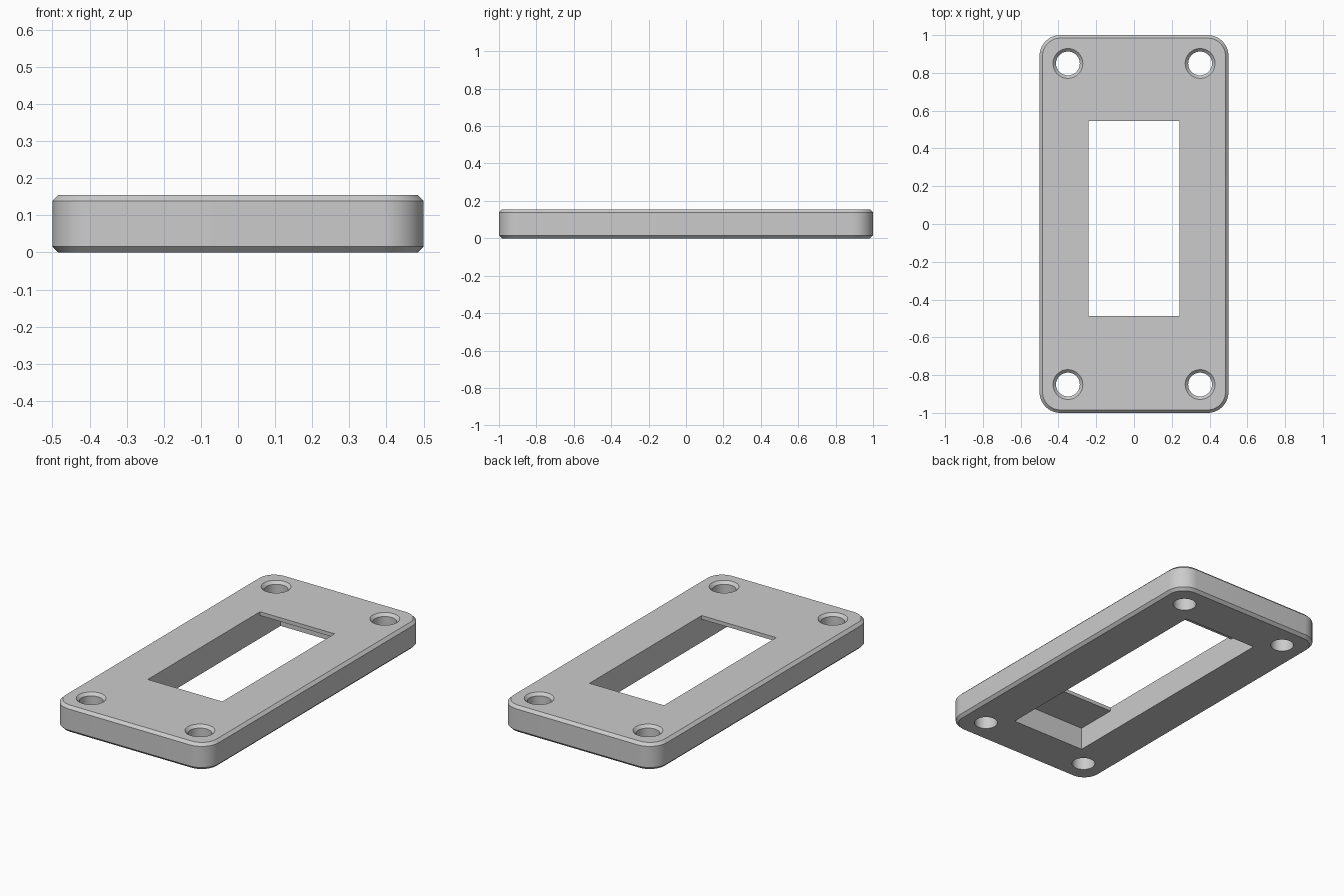
import bpy
import bmesh
from math import cos, sin, pi, radians

if "Cube" in bpy.data.objects:
    bpy.data.objects.remove(bpy.data.objects["Cube"], do_unlink=True)

HEIGHT, CHAMFER, CORNER = 0.155, 0.016, 0.11
LIP_UNDERSIDE = 0.133
HOLE_X, HOLE_Y, HOLE_R = 0.35, 0.85, 0.063

grey = bpy.data.materials.new("plain grey")
grey.use_nodes = True
colour = (0.6, 0.6, 0.6, 1)
grey.diffuse_color = colour
grey.node_tree.nodes["Principled BSDF"].inputs["Base Color"].default_value = colour


def loft(name, rings):
    """Closed solid through rings of points with equal counts."""
    bm = bmesh.new()
    loops = [[bm.verts.new(p) for p in ring] for ring in rings]
    n = len(loops[0])
    for a, b in zip(loops, loops[1:]):
        for i in range(n):
            j = (i + 1) % n
            bm.faces.new((a[i], a[j], b[j], b[i]))
    bm.faces.new(loops[0][::-1])
    bm.faces.new(loops[-1])
    bmesh.ops.recalc_face_normals(bm, faces=bm.faces)
    mesh = bpy.data.meshes.new(name)
    bm.to_mesh(mesh)
    bm.free()
    mesh.materials.append(grey)
    ob = bpy.data.objects.new(name, mesh)
    bpy.context.collection.objects.link(ob)
    return ob


def rounded_rect(inset, z, steps=12):
    """Plate outline, drawn in by the inset."""
    r = CORNER - inset
    ring = []
    for k, (sx, sy) in enumerate([(1, 1), (-1, 1), (-1, -1), (1, -1)]):
        for i in range(steps + 1):
            a = (k + i / steps) * pi / 2
            ring.append((sx * (0.5 - CORNER) + r * cos(a),
                         sy * (1 - CORNER) + r * sin(a), z))
    return ring


def circle(x, y, z, r, n=48):
    return [(x + r * cos(2 * pi * i / n), y + r * sin(2 * pi * i / n), z)
            for i in range(n)]


# Plate with chamfered top and bottom rims
plate = loft("mounting_plate", [
    rounded_rect(CHAMFER, 0), rounded_rect(0, CHAMFER),
    rounded_rect(0, HEIGHT - CHAMFER), rounded_rect(CHAMFER, HEIGHT)])

# Window, with a longer pocket below that leaves a thin lip at each end
back, front, pocket = 0.545, -0.487, 0.735
section = [(-pocket, -0.1), (pocket, -0.1), (pocket, LIP_UNDERSIDE),
           (back, LIP_UNDERSIDE), (back, 0.3), (front, 0.3),
           (front, LIP_UNDERSIDE), (-pocket, LIP_UNDERSIDE)]
cutters = [loft("window_cutter", [[(x, y, z) for y, z in section]
                                  for x in (-0.24, 0.24)])]

# Four screw holes, countersunk from above
for x in (-HOLE_X, HOLE_X):
    for y in (-HOLE_Y, HOLE_Y):
        cutters.append(loft("hole_cutter", [
            circle(x, y, -0.1, HOLE_R),
            circle(x, y, HEIGHT - CHAMFER, HOLE_R),
            circle(x, y, HEIGHT + CHAMFER, HOLE_R + 2 * CHAMFER)]))

for cutter in cutters:
    cutter.hide_render = True
    cut = plate.modifiers.new(cutter.name, "BOOLEAN")
    cut.operation = "DIFFERENCE"
    cut.solver = "EXACT"
    cut.object = cutter

# Apply the cuts and drop the cutters
bpy.context.view_layer.update()
graph = bpy.context.evaluated_depsgraph_get()
cut_mesh = bpy.data.meshes.new_from_object(plate.evaluated_get(graph))
plate.modifiers.clear()
plate.data = cut_mesh
plate.data.name = "mounting_plate"
for cutter in cutters:
    bpy.data.objects.remove(cutter, do_unlink=True)

# Smooth round walls, crisp chamfers
bpy.ops.object.select_all(action="DESELECT")
plate.select_set(True)
bpy.context.view_layer.objects.active = plate
bpy.ops.object.shade_smooth_by_angle(angle=radians(30))
